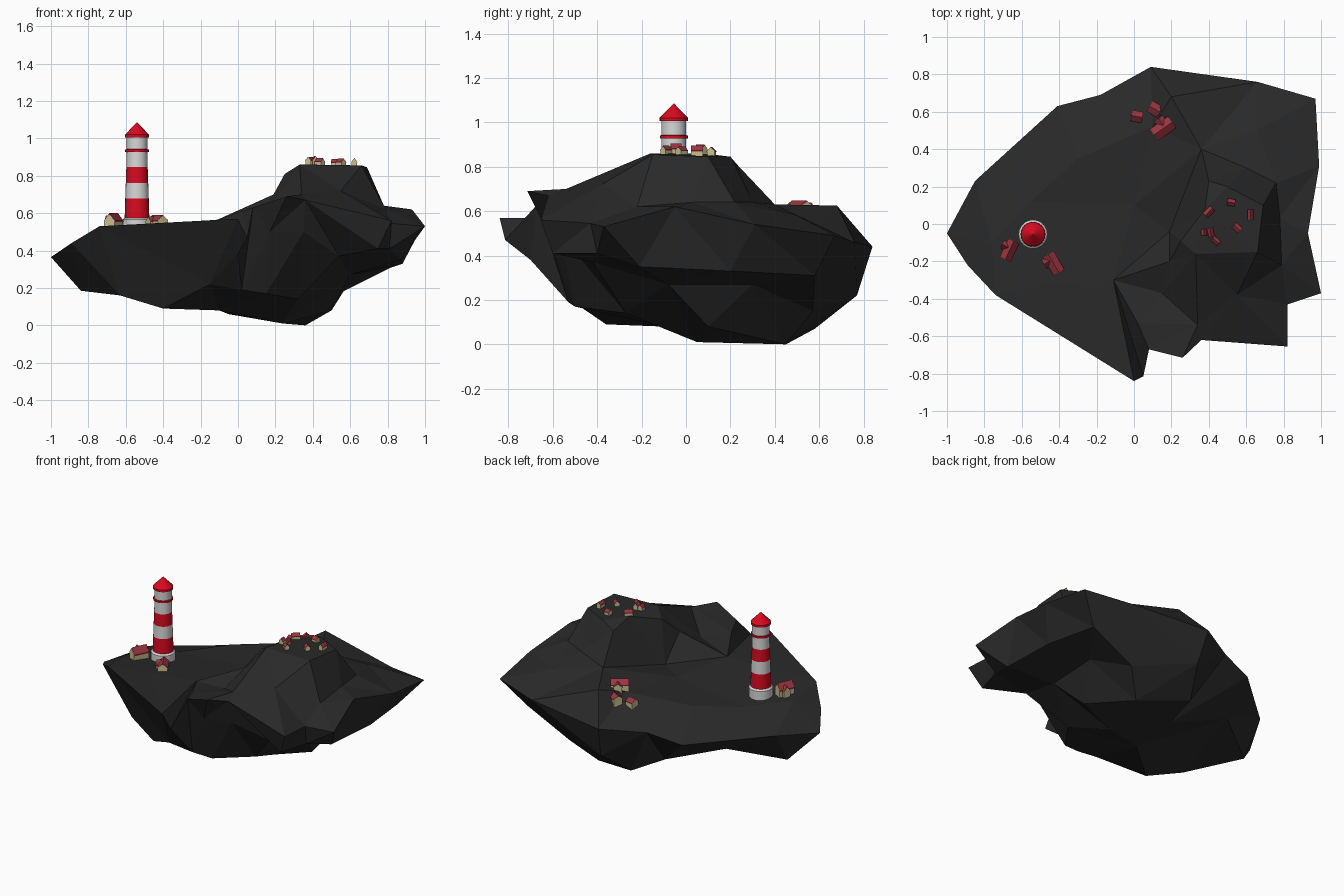
import bpy, bmesh, math
from mathutils import Vector, Matrix
from mathutils.bvhtree import BVHTree
from mathutils.geometry import delaunay_2d_cdt

if "Cube" in bpy.data.objects:
    bpy.data.objects.remove(bpy.data.objects["Cube"])


def material(name, r, g, b):
    m = bpy.data.materials.new(name)
    m.diffuse_color = (r, g, b, 1)
    m.use_nodes = True
    m.node_tree.nodes["Principled BSDF"].inputs["Base Color"].default_value = m.diffuse_color
    return m


ROCK = material("dark rock", .022, .022, .022)
WHITE = material("tower white", .68, .68, .68)
RED = material("tower red", .70, .003, .014)
ROOF = material("roof red", .33, .035, .05)
WALL = material("wall cream", .60, .53, .29)


def finish(bm, name, mats):
    bmesh.ops.recalc_face_normals(bm, faces=bm.faces)
    me = bpy.data.meshes.new(name)
    bm.to_mesh(me)
    bm.free()
    for m in mats:
        me.materials.append(m)
    ob = bpy.data.objects.new(name, me)
    bpy.context.collection.objects.link(ob)
    return ob


# Rock: one rim outline, with a triangulated upper and lower surface
rim = [(-1, -.05, .365), (-.89, -.22, .44), (-.74, -.38, .53), (0, -.84, .57),
       (.05, -.815, .47), (.08, -.67, .63), (.26, -.715, .69), (.36, -.62, .67),
       (.82, -.655, .56), (.82, -.43, .545), (1, -.37, .53), (.93, -.05, .62),
       (.99, .31, .54), (.97, .67, .49), (.66, .76, .46), (.09, .84, .44),
       (-.18, .69, .43), (-.41, .63, .38), (-.85, .23, .41)]
upper = [(-.76, -.1, .51), (-.55, .12, .49), (-.3, .35, .52), (.1, .52, .575),
         (-.45, -.32, .54), (-.11, -.3, .565), (0, .1, .545), (.2, .68, .625),
         (.36, .40, .63), (.19, -.04, .53), (.15, -.37, .61), (.19, -.2, .70),
         (.25, -.09, .81), (.33, -.16, .86), (.4, .23, .81), (.38, .08, .86),
         (.5, .2, .845), (.69, .1, .845), (.66, -.15, .855), (.6, .3, .64),
         (.76, .22, .64), (.78, .03, .64), (.79, -.22, .62), (.55, -.38, .72),
         (.34, -.54, .70), (.66, .5, .58), (.02, -.53, .61)]
upper_creases = [(7, 8), (8, 19), (19, 20), (20, 21), (21, 22), (9, 8), (9, 14),
                 (9, 11), (11, 10), (13, 15), (15, 16), (16, 17), (17, 18), (18, 13),
                 (5, -15)]
under = [(-.84, .08, .185), (-.4, -.36, .09), (-.1, -.1, .08), (-.05, .3, .06),
         (.24, .05, .01), (.36, .45, 0), (.5, .57, .15), (.12, .77, .22),
         (.5, .1, .08), (.6, -.08, .27), (-.15, -.55, .22), (0, -.7, .38),
         (.15, -.5, .17), (.32, -.27, .14), (.17, -.62, .50), (.75, -.6, .41),
         (.87, -.21, .35), (.88, .2, .33), (.82, .58, .31), (.62, .3, .27),
         (-.52, .3, .26), (.02, .58, .07), (-.63, -.27, .16), (.35, -.57, .50),
         (.81, -.40, .41), (.54, -.42, .37), (.02, -.53, .19)]
under_creases = [(15, 24), (24, 16), (16, 17), (17, 18), (9, 19), (13, 12)]

bm = bmesh.new()
rim_v = [bm.verts.new(p) for p in rim]
n = len(rim)
loop = [(i, (i + 1) % n) for i in range(n)]
for inner, creases in ((upper, upper_creases), (under, under_creases)):
    verts = rim_v + [bm.verts.new(p) for p in inner]
    edges = loop + [(a + n, b + n) for a, b in creases]
    out = delaunay_2d_cdt([Vector(v.co[:2]) for v in verts], edges, [], 1, 1e-5)
    for f in out[2]:
        bm.faces.new([verts[out[3][i][0]] for i in f])
bmesh.ops.recalc_face_normals(bm, faces=bm.faces)
tree = BVHTree.FromBMesh(bm)
finish(bm, "rock_island", [ROCK])


def ground(x, y):
    return tree.ray_cast(Vector((x, y, 3)), Vector((0, 0, -1)))[0].z


# Lighthouse: turned profile, each band (r0, z0, r1, z1, red?)
bands = [(.077, .46, .077, .565, 0), (.077, .565, .066, .575, 0),
         (.066, .575, .063, .677, 1), (.063, .677, .060, .762, 0),
         (.060, .762, .057, .847, 1), (.057, .847, .055, .928, 0),
         (.055, .928, .063, .928, 1), (.063, .928, .063, .940, 1),
         (.063, .940, .056, .942, 1), (.056, .942, .056, 1.005, 0),
         (.056, 1.005, .064, 1.005, 1), (.064, 1.005, .064, 1.02, 1),
         (.064, 1.02, .001, 1.085, 1)]
N = 24
bm = bmesh.new()
for r0, z0, r1, z1, red in bands:
    ring = [[bm.verts.new((r * math.cos(math.tau * i / N), r * math.sin(math.tau * i / N), z))
             for i in range(N)] for r, z in ((r0, z0), (r1, z1))]
    for i in range(N):
        j = (i + 1) % N
        bm.faces.new((ring[0][i], ring[0][j], ring[1][j], ring[1][i])).material_index = red
bmesh.ops.remove_doubles(bm, verts=bm.verts, dist=1e-4)
tower = finish(bm, "lighthouse", [WHITE, RED])
tower.location = (-.54, -.055, 0)
bpy.context.view_layer.objects.active = tower
tower.select_set(True)
bpy.ops.object.shade_smooth_by_angle(angle=math.radians(30))


def prism(bm, profile, length, mat, mtx):
    """Extrude an x-z profile along y."""
    a, b = ([bm.verts.new(mtx @ Vector((x, y, z))) for x, z in profile]
            for y in (-length / 2, length / 2))
    faces = [bm.faces.new(a), bm.faces.new(b[::-1])]
    n = len(profile)
    faces += [bm.faces.new((a[i], b[i], b[(i + 1) % n], a[(i + 1) % n])) for i in range(n)]
    for f in faces:
        f.material_index = mat


def gable(bm, w, l, h, mtx):
    """Walls with a pitched roof; h is the ridge height."""
    e, s, t = h * .55, w / 2, h * .09
    prism(bm, [(-s, -.03), (s, -.03), (s, e), (0, h - t), (-s, e)], l, 0, mtx)
    o, d = s * 1.08, e - (h - e) * .08
    prism(bm, [(-o, d - t), (0, h - t), (o, d - t), (o, d), (0, h), (-o, d)], l * .97, 1, mtx)


def house(name, x, y, w, l, h, deg, wing=False):
    bm = bmesh.new()
    m = Matrix.Translation((x, y, ground(x, y))) @ Matrix.Rotation(math.radians(deg), 4, 'Z')
    gable(bm, w, l, h, m)
    if wing:
        side = Matrix.Translation((-w * .4, l * .1, 0)) @ Matrix.Rotation(math.pi / 2, 4, 'Z')
        gable(bm, w * .75, w * .9, h * .85, m @ side)
    finish(bm, name, [WALL, ROOF])


# Keepers' houses, back hamlet and summit hamlet
houses = [("keeper_house", -.665, -.14, .06, .11, .085, -25, True),
          ("keeper_house", -.43, -.21, .062, .115, .06, 30, False),
          ("keeper_house_wing", -.455, -.2, .05, .06, .055, -60, False),
          ("hamlet_house", .015, .575, .055, .06, .05, 80, False),
          ("hamlet_house", .11, .615, .06, .065, .045, 60, False),
          ("hamlet_house", .155, .51, .07, .12, .06, -55, True),
          ("summit_house", .40, .065, .035, .055, .04, -45, False),
          ("summit_house", .52, .115, .035, .042, .038, 80, False),
          ("summit_house", .622, .05, .03, .055, .045, 0, False),
          ("summit_house", .55, -.02, .035, .045, .036, 45, False),
          ("summit_house", .375, -.045, .03, .035, .042, 0, False),
          ("summit_house", .41, -.045, .03, .05, .046, 10, False),
          ("summit_house", .437, -.09, .03, .045, .036, 50, False)]
for args in houses:
    house(*args)
